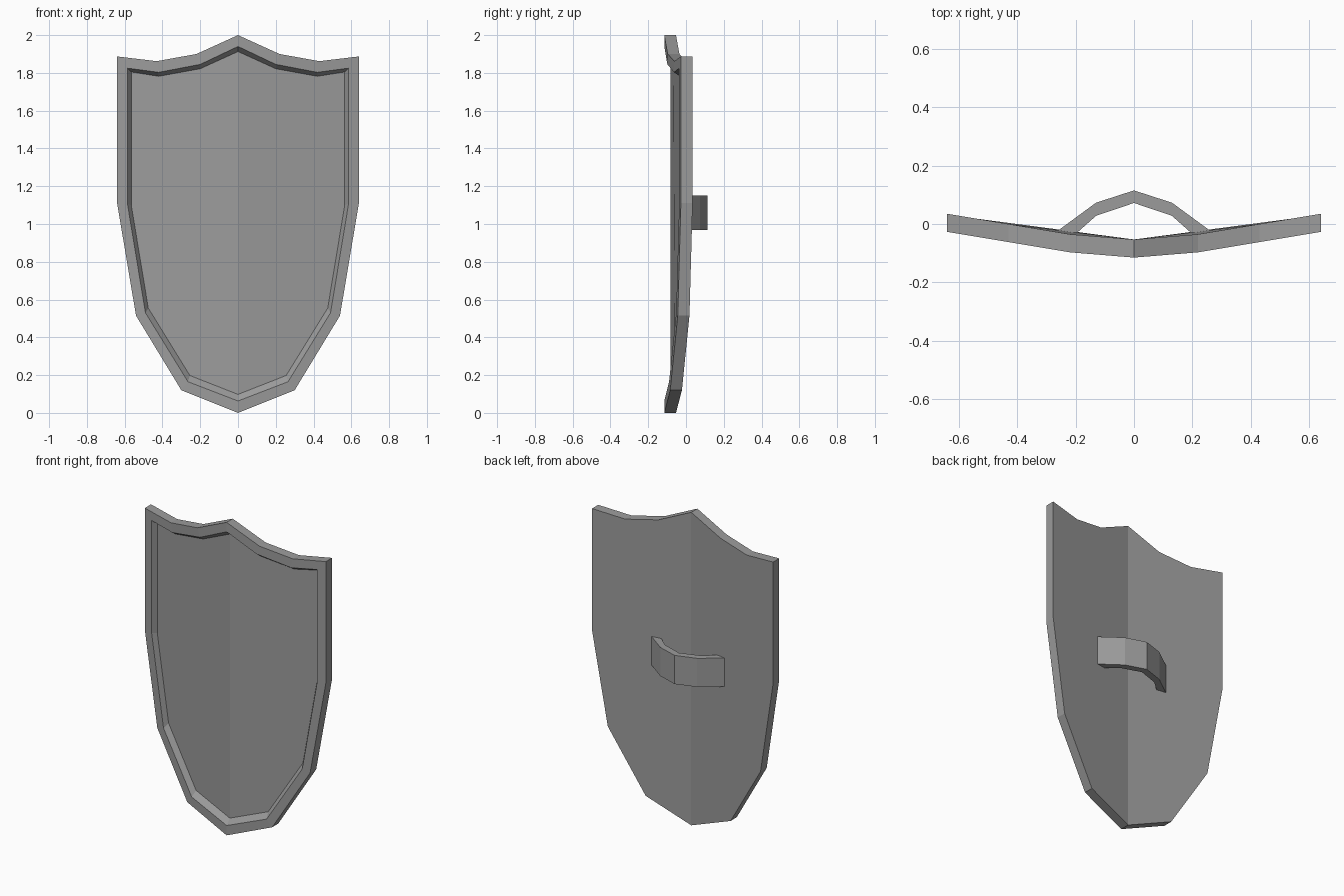
import bpy

if "Cube" in bpy.data.objects:
    bpy.data.objects.remove(bpy.data.objects["Cube"])

# Dark grey metal
metal = bpy.data.materials.new("dark_grey")
metal.diffuse_color = (0.33, 0.33, 0.33, 1)
metal.use_nodes = True
metal.node_tree.nodes["Principled BSDF"].inputs["Base Color"].default_value = metal.diffuse_color


def mirrored_shell(name, loops):
    """Half solid lofted through open loops that start and end on x = 0, capped and mirrored."""
    n = len(loops[0])
    verts = [p for loop in loops for p in loop]
    faces = [list(range(n))]
    for k in range(len(loops) - 1):
        a, b = k * n, (k + 1) * n
        faces += [(a + i + 1, a + i, b + i, b + i + 1) for i in range(n - 1)]
    last = (len(loops) - 1) * n
    faces.append([last + i for i in reversed(range(n))])
    mesh = bpy.data.meshes.new(name)
    mesh.from_pydata(verts, [], faces)
    mesh.materials.append(metal)
    obj = bpy.data.objects.new(name, mesh)
    bpy.context.collection.objects.link(obj)
    mod = obj.modifiers.new("mirror", 'MIRROR')
    mod.use_axis[0] = True
    mod.use_clip = True
    return obj


def back_y(x):
    """Curved back surface of the shield: bowed towards the front at the middle."""
    if x < 0.22:
        return -0.053 + 0.018 * x / 0.22
    return -0.035 + 0.070 * (x - 0.22) / 0.42


def bowed(outline, depth):
    return [(x, back_y(x) - depth, z) for x, z in outline]


# Shield body: outer edge, raised rim and sloped step down to the panel
outer = [(0, 2.0), (0.22, 1.90), (0.43, 1.862), (0.64, 1.887),
         (0.64, 1.11), (0.54, 0.515), (0.30, 0.12), (0, 0)]
rim_inner = [(0, 1.94), (0.20, 1.845), (0.42, 1.803), (0.585, 1.825),
             (0.585, 1.105), (0.49, 0.53), (0.265, 0.165), (0, 0.063)]
panel = [(0, 1.913), (0.20, 1.822), (0.42, 1.782), (0.565, 1.805),
         (0.565, 1.10), (0.475, 0.555), (0.255, 0.198), (0, 0.098)]
mirrored_shell("shield_body", [bowed(outer, 0), bowed(outer, 0.062),
                               bowed(rim_inner, 0.062), bowed(panel, 0.03)])

# Grip strap on the back
strap = [(0, 0.115), (0.13, 0.073), (0.265, -0.026),
         (0.195, -0.03), (0.13, 0.028), (0, 0.072)]
mirrored_shell("grip_strap", [[(x, y, z) for x, y in strap] for z in (0.967, 1.15)])
